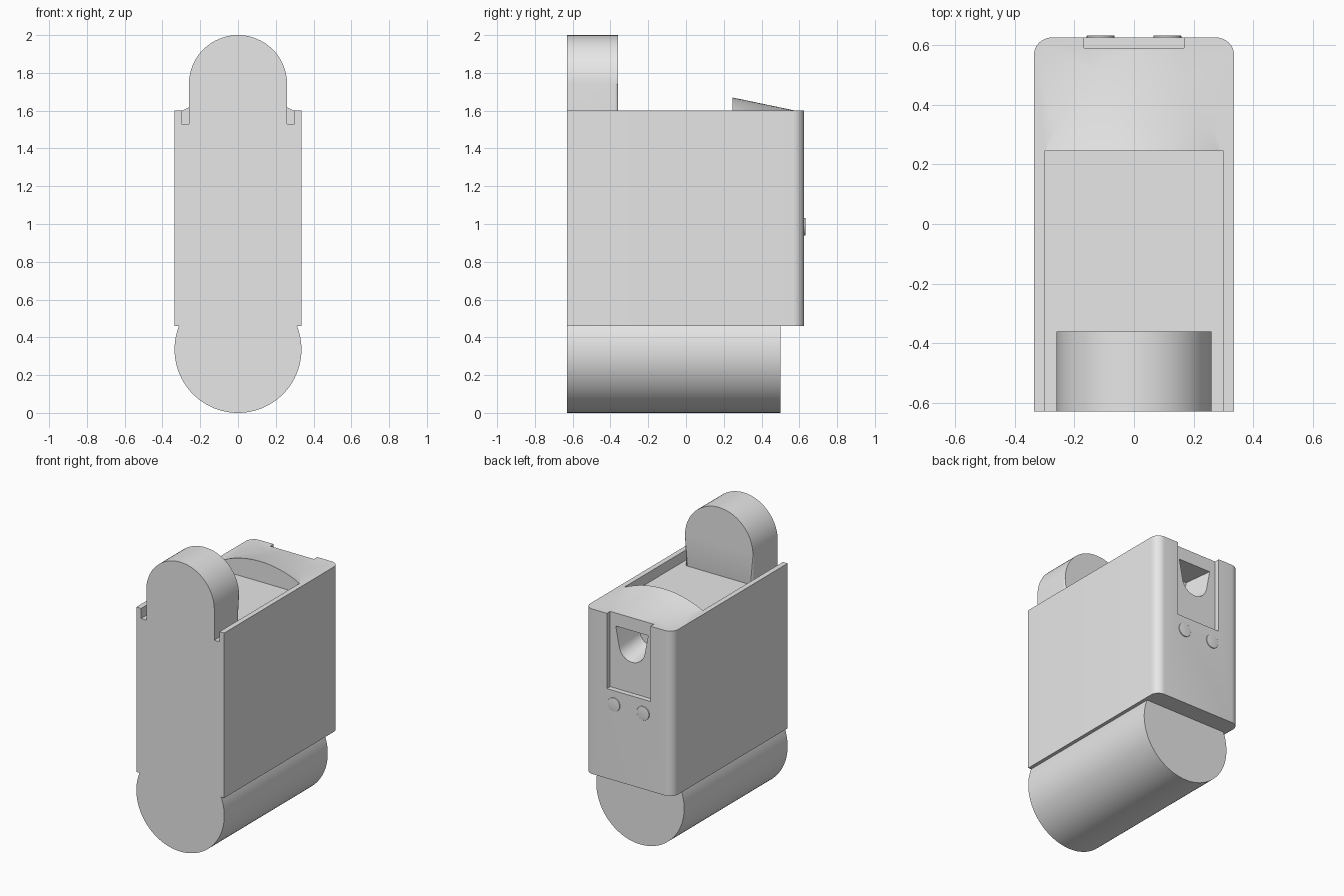
import bpy, bmesh, math

old = bpy.data.objects.get("Cube")
if old:
    bpy.data.objects.remove(old, do_unlink=True)

grey = bpy.data.materials.new("light grey")
grey.use_nodes = True
grey.diffuse_color = (0.8, 0.8, 0.8, 1)
grey.node_tree.nodes["Principled BSDF"].inputs["Base Color"].default_value = (0.8, 0.8, 0.8, 1)

FRONT, BACK = -0.63, 0.626
HALF, BASE, TOP = 0.336, 0.46, 1.6


def arc(cx, cy, r, start, end, steps):
    """Points on an arc, angles in degrees."""
    angles = [math.radians(start + (end - start) * i / steps) for i in range(steps + 1)]
    return [(cx + r * math.cos(a), cy + r * math.sin(a)) for a in angles]


def loft(name, ring_a, ring_b, round_b=0.0):
    """Solid between two matching rings, optionally rounding the second rim."""
    bm = bmesh.new()
    a = [bm.verts.new(p) for p in ring_a]
    b = [bm.verts.new(p) for p in ring_b]
    bm.faces.new(a)
    cap = bm.faces.new(b)
    n = len(a)
    for i in range(n):
        j = (i + 1) % n
        bm.faces.new((a[i], a[j], b[j], b[i]))
    if round_b:
        bmesh.ops.bevel(bm, geom=list(cap.edges), offset=round_b, segments=4,
                        profile=0.5, affect='EDGES')
    bmesh.ops.recalc_face_normals(bm, faces=bm.faces)
    mesh = bpy.data.meshes.new(name)
    bm.to_mesh(mesh)
    bm.free()
    mesh.materials.append(grey)
    obj = bpy.data.objects.new(name, mesh)
    bpy.context.collection.objects.link(obj)
    return obj


def along_y(name, outline, y0, y1, round_b=0.0):
    return loft(name, [(x, y0, z) for x, z in outline],
                [(x, y1, z) for x, z in outline], round_b)


def block(name, half_x, y0, y1, z0, z1):
    return along_y(name, [(-half_x, z0), (half_x, z0), (half_x, z1), (-half_x, z1)], y0, y1)


def combine(target, tool, operation):
    mod = target.modifiers.new(tool.name, 'BOOLEAN')
    mod.operation, mod.solver, mod.object = operation, 'EXACT', tool
    bpy.context.view_layer.objects.active = target
    bpy.ops.object.modifier_apply(modifier=mod.name)
    bpy.data.objects.remove(tool, do_unlink=True)


# Main housing with rounded rear corners
r = 0.06
plan = [(-HALF, FRONT), (HALF, FRONT)]
plan += arc(HALF - r, BACK - r, r, 0, 90, 8) + arc(r - HALF, BACK - r, r, 90, 180, 8)
housing = loft("housing", [(x, y, BASE) for x, y in plan], [(x, y, TOP) for x, y in plan])

# Arched hump sloping down to the rear
lip, rise, run = 0.245, 0.07, 0.335
half_w = 0.297
radius = (half_w ** 2 + rise ** 2) / (2 * rise)
spread = math.degrees(math.asin(half_w / radius))
arch = arc(0, TOP + rise - radius, radius, 90 - spread, 90 + spread, 32)
arch += [(-half_w, TOP - 0.2), (half_w, TOP - 0.2)]


def arch_at(y):
    drop = (y - lip) * rise / run
    return [(x, y, z - drop) for x, z in arch]


combine(housing, loft("hump", arch_at(lip - 0.1), arch_at(lip + run + 0.01)), 'UNION')

# Open tray in the top, rear channel and the port inside it
combine(housing, block("tray", 0.3, FRONT - 0.1, lip, 1.53, 1.9), 'DIFFERENCE')
channel_y = 0.59
combine(housing, block("channel", 0.167, channel_y, BACK + 0.1, 1.08, 1.8), 'DIFFERENCE')
port = [(0.125, 1.51), (-0.125, 1.51)] + arc(0, 1.39, 0.1, 190, 350, 16)
outer = [(x, channel_y + 0.01, z) for x, z in port]
inner = [(x * 0.8, channel_y - 0.2, 1.51 + (z - 1.51) * 0.8) for x, z in port]
combine(housing, loft("port", outer, inner), 'DIFFERENCE')

# Round lower barrel, flattened where it enters the housing
barrel = along_y("lower_barrel", arc(0, HALF, HALF, 152, 388, 64), FRONT, 0.5, 0.02)

# Upright round-topped tab at the front
tab = along_y("front_tab", [(-0.26, 1.5), (0.26, 1.5)] + arc(0, 1.74, 0.26, 0, 180, 40),
              FRONT, -0.36, 0.02)

# Pair of rear buttons
parts = [housing, barrel, tab]
for side, x in (("left", 0.112), ("right", -0.112)):
    parts.append(along_y(side + "_button", arc(x, 0.985, 0.047, 0, 345, 23),
                         BACK - 0.02, 0.632, 0.002))

bpy.ops.object.select_all(action='DESELECT')
for part in parts:
    part.select_set(True)
bpy.context.view_layer.objects.active = housing
bpy.ops.object.shade_smooth_by_angle(angle=math.radians(30))
